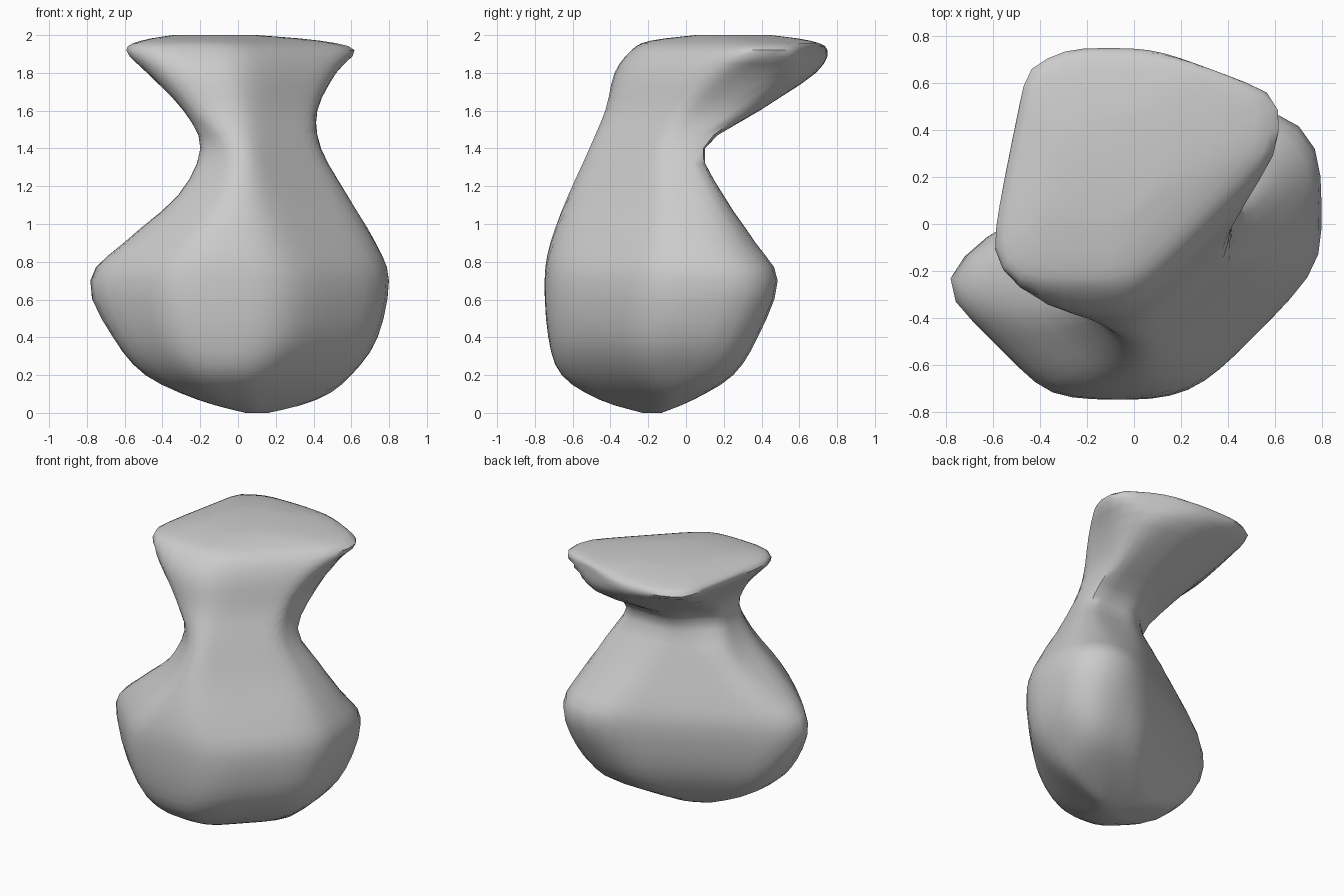
import bpy
import bmesh
import math
from mathutils import Vector

if "Cube" in bpy.data.objects:
    bpy.data.objects.remove(bpy.data.objects["Cube"], do_unlink=True)

SEGMENTS = 48
STEPS = 3

# Sack sections: height, then lowest and highest reach along x, along y,
# along the diagonal (x + y) and along the other diagonal (y - x),
# then the reach of the slanting back and of the left-hand flank
SECTIONS = [
    (.00, .04, .16, -.23, -.13, -.12, .04, -.23, -.10, -.14, -.06),
    (.07, -.22, .43, -.46, .04, -.40, .25, -.38, .15, .04, .17),
    (.20, -.50, .60, -.66, .25, -.62, .54, -.55, .35, .14, .45),
    (.40, -.68, .74, -.73, .38, -.74, .70, -.67, .41, .22, .62),
    (.70, -.82, .80, -.75, .49, -.78, .80, -.70, .41, .25, .77),
    (.90, -.62, .73, -.72, .37, -.69, .67, -.63, .33, .20, .57),
    (1.15, -.32, .58, -.63, .20, -.50, .51, -.51, .18, .11, .32),
    (1.40, -.20, .44, -.52, .10, -.39, .39, -.41, .04, .05, .19),
    (1.60, -.29, .42, -.43, .39, -.44, .54, -.33, .28, .30, .29),
    (1.80, -.49, .52, -.38, .69, -.52, .73, -.28, .63, .62, .48),
    (1.92, -.63, .62, -.29, .75, -.54, .85, -.21, .82, .80, .58),
    (1.97, -.54, .44, -.19, .66, -.45, .66, -.10, .68, .68, .51),
    (2.00, -.35, .10, .05, .45, -.18, .32, .05, .45, .45, .38),
]

HALF = math.sqrt(.5)
AXES = [Vector((1, 0)), Vector((0, 1)), Vector((HALF, HALF)), Vector((-HALF, HALF))]
BACK = Vector((-.46, .89))
FLANK = Vector((-.98, .2))
# Slanting rear edge of the flared top, the same at every height
REAR_TRIM, REAR_REACH = Vector((.35, .94)), .735
# One outward direction for each reach in a section
NORMALS = [side * axis for axis in AXES for side in (-1, 1)] + [BACK, FLANK, REAR_TRIM]
SIGNS = [-1, 1] * len(AXES) + [1, 1, 1]


def blend(a, b, c, d, t):
    """Smooth curve value from b to c, with a and d as neighbours."""
    return b + .5 * t * (c - a + t * (2 * a - 5 * b + 4 * c - d
                                      + t * (3 * (b - c) + d - a)))


def smooth_sections(sections):
    last = len(sections) - 1
    for i in range(last):
        group = [sections[min(max(i + k, 0), last)] for k in (-1, 0, 1, 2)]
        for step in range(STEPS):
            yield [blend(*values, step / STEPS) for values in zip(*group)]
    yield list(sections[last])


def outline(section):
    """Outline inside all the reaches: round at the front, crisp at the back."""
    z, reach = section[0], section[1:] + [REAR_REACH]
    centre = Vector(((reach[0] + reach[1]) / 2, (reach[2] + reach[3]) / 2))
    walls = [(n, max(sign * r - centre.dot(n), .02))
             for n, sign, r in zip(NORMALS, SIGNS, reach)]
    points = []
    for s in range(SEGMENTS):
        angle = math.tau * s / SEGMENTS
        ray = Vector((math.cos(angle), math.sin(angle)))
        power = 20 + 10 * ray.dot(BACK)
        total = sum(max(ray.dot(n) / d, 0) ** power for n, d in walls)
        spot = centre + ray * total ** (-1 / power)
        points.append((spot.x, spot.y, max(z, 0)))
    return points


def make_material(name, color):
    mat = bpy.data.materials.new(name)
    mat.use_nodes = True
    mat.diffuse_color = color
    mat.node_tree.nodes["Principled BSDF"].inputs["Base Color"].default_value = color
    return mat


# Pinched sack with a leaning, flared top
bm = bmesh.new()
rings = [[bm.verts.new(p) for p in outline(s)] for s in smooth_sections(SECTIONS)]
for low, high in zip(rings, rings[1:]):
    for i in range(SEGMENTS):
        j = (i + 1) % SEGMENTS
        bm.faces.new((low[i], low[j], high[j], high[i]))
bm.faces.new(rings[0][::-1])
bm.faces.new(rings[-1])
bmesh.ops.recalc_face_normals(bm, faces=bm.faces)

mesh = bpy.data.meshes.new("sack")
bm.to_mesh(mesh)
bm.free()
sack = bpy.data.objects.new("sack", mesh)
bpy.context.collection.objects.link(sack)
mesh.materials.append(make_material("plain grey", (.6, .6, .6, 1)))

bpy.context.view_layer.objects.active = sack
sack.select_set(True)
bpy.ops.object.shade_smooth_by_angle(angle=math.radians(50))
